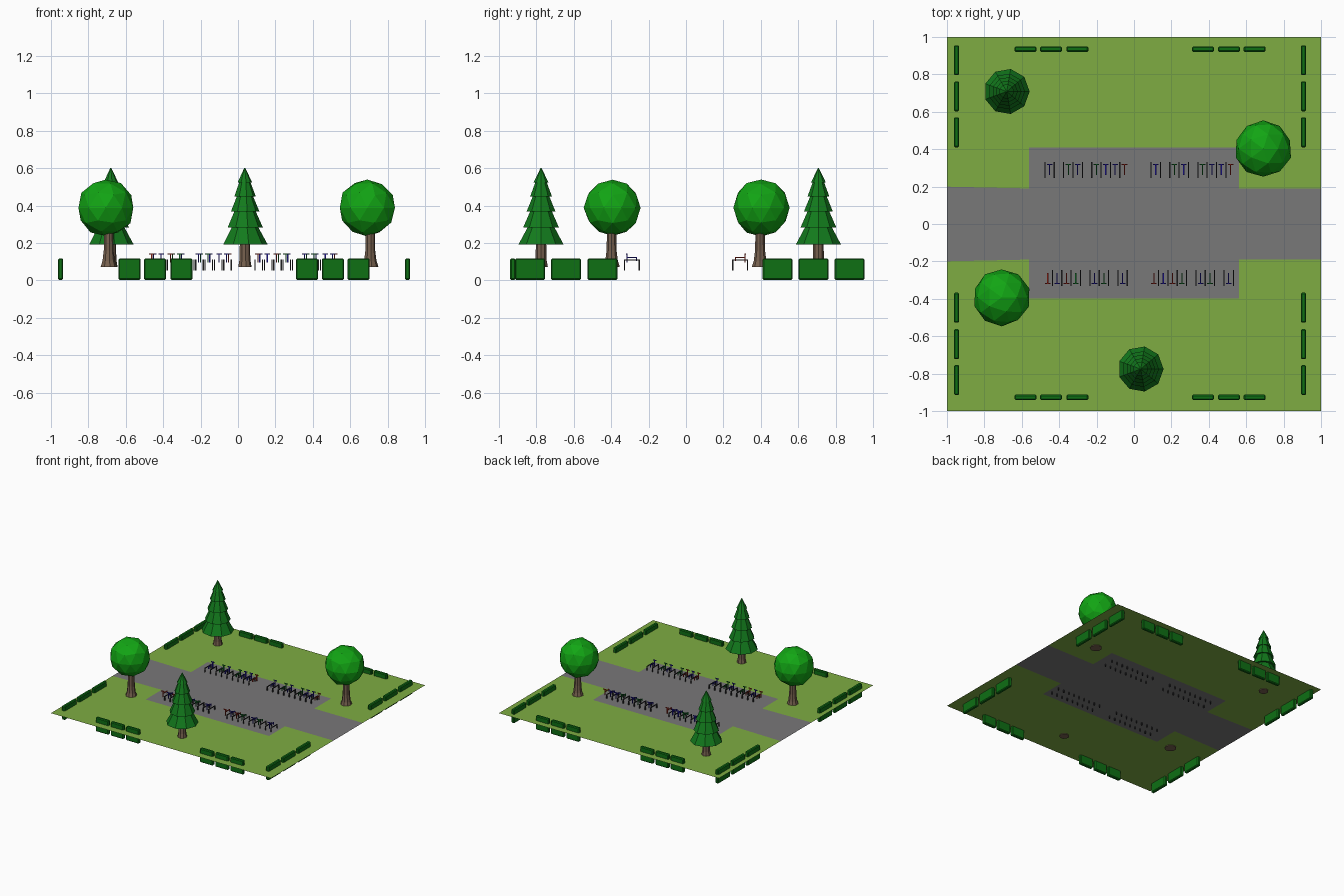
import bpy, bmesh, math, random
from mathutils import Matrix, Vector

if "Cube" in bpy.data.objects:
    bpy.data.objects.remove(bpy.data.objects["Cube"])

random.seed(4)


def lin(c):
    c /= 255
    return c / 12.92 if c <= 0.04045 else ((c + 0.055) / 1.055) ** 2.4


def mat(name, r, g, b):
    m = bpy.data.materials.new(name)
    m.diffuse_color = (lin(r), lin(g), lin(b), 1)
    m.use_nodes = True
    m.node_tree.nodes["Principled BSDF"].inputs["Base Color"].default_value = m.diffuse_color
    return m


GRASS = mat("grass_green", 126, 172, 66)
ROAD = mat("asphalt_grey", 121, 120, 121)
HEDGE = mat("hedge_green", 14, 112, 20)
LEAF = mat("leaf_green", 18, 165, 20)
PINE = mat("pine_green", 18, 122, 28)
BARK = mat("bark_brown", 118, 96, 78)
STEEL = mat("dark_steel", 45, 45, 48)
RED = mat("bike_red", 175, 45, 32)
BLUE = mat("bike_blue", 38, 28, 180)
GREEN = mat("bike_green", 20, 125, 45)
GZ = 0.078  # ground level


def finish(bm, name, *mats):
    me = bpy.data.meshes.new(name)
    bm.to_mesh(me)
    bm.free()
    ob = bpy.data.objects.new(name, me)
    for m in mats:
        me.materials.append(m)
    bpy.context.collection.objects.link(ob)
    return ob


def add_box(bm, x0, x1, y0, y1, z0, z1):
    c = Vector((x0 + x1, y0 + y1, z0 + z1)) / 2
    s = Matrix.Diagonal((x1 - x0, abs(y1 - y0), z1 - z0, 1))
    bmesh.ops.create_cube(bm, size=1, matrix=Matrix.Translation(c) @ s)


def lathe(name, profile, sides, loc, m):
    """Closed faceted solid from (radius, z) points."""
    bm = bmesh.new()
    rings = []
    for r, z in profile:
        rings.append([bm.verts.new((loc[0] + r * math.cos(2 * math.pi * i / sides),
                                    loc[1] + r * math.sin(2 * math.pi * i / sides), z))
                      for i in range(sides)])
    for a, b in zip(rings, rings[1:]):
        for i in range(sides):
            j = (i + 1) % sides
            bm.faces.new((a[i], a[j], b[j], b[i]))
    bm.faces.new(rings[0][::-1])
    bm.faces.new(rings[-1])
    bmesh.ops.recalc_face_normals(bm, faces=bm.faces)
    return finish(bm, name, m)


# ground sheet: grass with a road and a paved parking bay
bm = bmesh.new()
xs, ys = [-1, -0.56, 0.56, 1], [-1, -0.398, -0.19, 0.19, 0.408, 1]
grid = [[bm.verts.new((x, y * (1.05 if x == -1 and abs(y) == 0.19 else 1), GZ)) for y in ys]
        for x in xs]
for i in range(3):
    for j in range(5):
        f = bm.faces.new((grid[i][j], grid[i + 1][j], grid[i + 1][j + 1], grid[i][j + 1]))
        f.material_index = 1 if j == 2 or (i == 1 and j in (1, 3)) else 0
finish(bm, "ground", GRASS, ROAD)


# hedges around the border
def hedge(cx, cy, lx, ly):
    bm = bmesh.new()
    add_box(bm, cx - lx / 2, cx + lx / 2, cy - ly / 2, cy + ly / 2, 0.003, 0.117)
    bmesh.ops.bevel(bm, geom=bm.edges[:], offset=0.006, segments=1, affect='EDGES')
    finish(bm, "hedge", HEDGE)


for x in (-0.948, 0.906):
    for y in (0.875, 0.682, 0.49, -0.447, -0.642, -0.834):
        hedge(x, y, 0.028, 0.16)
for y in (0.934, -0.926):
    for x in (-0.579, -0.443, -0.303, 0.369, 0.507, 0.645):
        hedge(x, y, 0.118, 0.028)

# round trees
for tx, ty in ((-0.692, -0.398), (0.706, 0.396)):
    lathe("round_tree_trunk", [(0.045, 0.071), (0.034, 0.105), (0.027, 0.16), (0.025, 0.27)],
          9, (tx, ty), BARK)
    bm = bmesh.new()
    bmesh.ops.create_icosphere(bm, subdivisions=2, radius=0.153)
    for v in bm.verts:
        v.co *= random.uniform(0.97, 1.02)
        v.co += Vector((tx - 0.015, ty + 0.006, 0.388))
    finish(bm, "round_tree_crown", LEAF)

# conifers with five stacked tiers
tiers = [(0.122, 0.193), (0.097, 0.283), (0.078, 0.369), (0.059, 0.449), (0.04, 0.524)]
for tx, ty in ((-0.68, 0.708), (0.036, -0.775)):
    lathe("conifer_trunk", [(0.037, 0.071), (0.03, 0.11), (0.028, 0.2)], 9, (tx, ty), BARK)
    profile = []
    for k, (r, z) in enumerate(tiers):
        profile.append((r, z))
        if k < 4:
            nr, nz = tiers[k + 1]
            profile.append((nr * 0.72, nz + 0.006))
    profile.append((0.002, 0.602))
    lathe("conifer_crown", profile, 9, (tx, ty), PINE)


# bicycle racks: hoops and parked bikes
def hoop(x, s):
    bm = bmesh.new()
    t = 0.003
    for y in (0.25, 0.328):
        add_box(bm, x - t, x + t, s * y - t, s * y + t, 0.053, 0.112)
    add_box(bm, x - t, x + t, s * 0.289 - 0.042, s * 0.289 + 0.042, 0.106, 0.112)
    finish(bm, "rack_hoop", STEEL)


def bike(x, s, m):
    bm = bmesh.new()
    t = 0.003
    add_box(bm, x - t, x + t, s * 0.29 - 0.028, s * 0.29 + 0.028, 0.119, 0.125)   # frame bar
    add_box(bm, x - t, x + t, s * 0.316 - t, s * 0.316 + t, 0.095, 0.142)         # front stem
    add_box(bm, x - t, x + t, s * 0.264 - t, s * 0.264 + t, 0.105, 0.125)         # rear stem
    add_box(bm, x - 0.015, x + 0.015, s * 0.317 - t, s * 0.317 + t, 0.139, 0.145)  # handlebar
    finish(bm, "bike", m)


upper = [BLUE, None, GREEN, BLUE, None, GREEN, BLUE, BLUE, RED]
lower = [RED, BLUE, RED, GREEN, None, BLUE, GREEN, None, BLUE]
# (first hoop x, bike offset, side, bike colours)
for x0, off, s, cols in ((-0.476, 0.025, 1, upper), (0.091, 0.025, 1, upper),
                         (-0.436, -0.025, -1, lower), (0.131, -0.025, -1, lower)):
    for k, c in enumerate(cols):
        x = x0 + 0.05 * k
        hoop(x, s)
        if c:
            bike(x + off, s, c)
